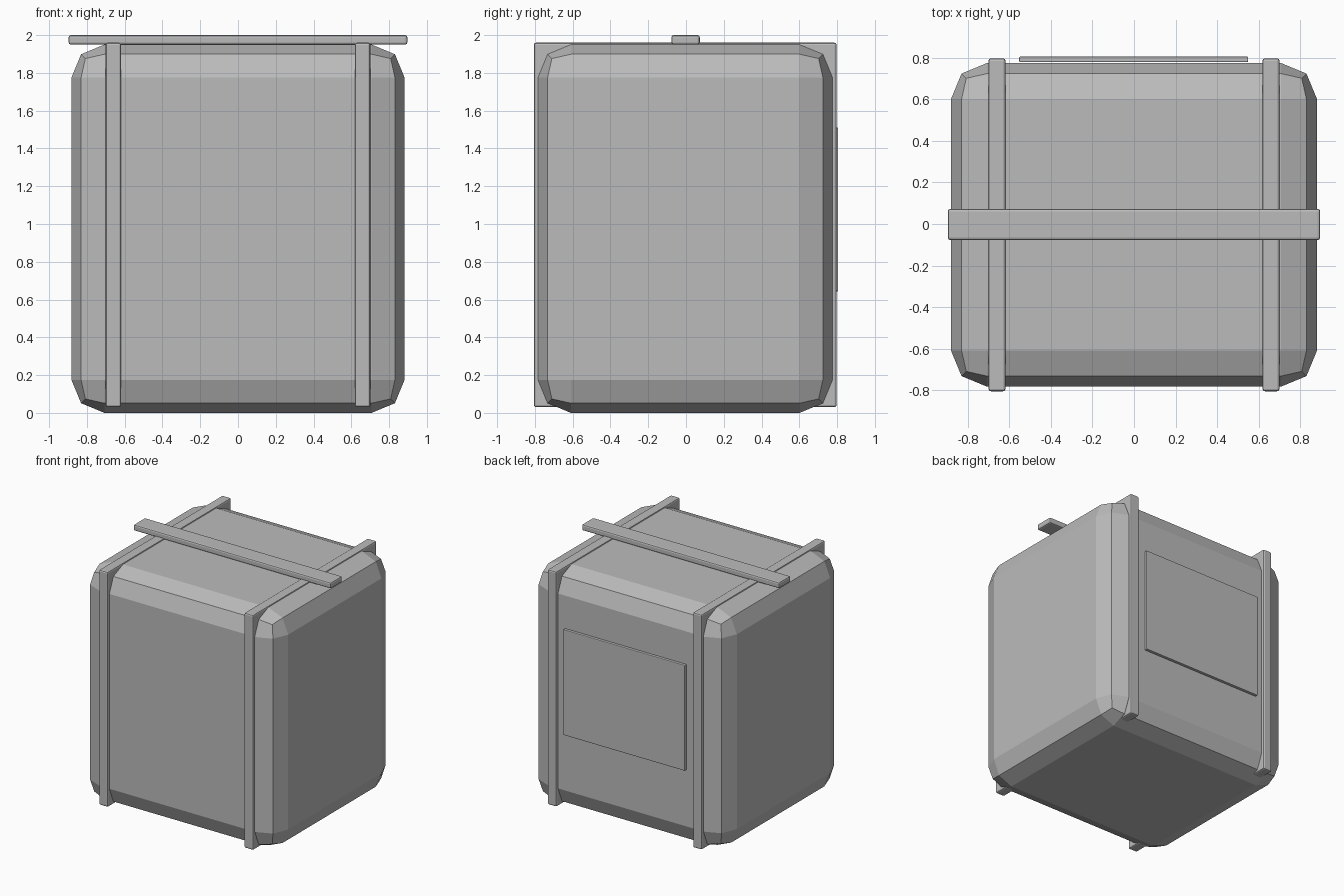
import bpy
import bmesh
from mathutils import Matrix, Vector

cube = bpy.data.objects.get("Cube")
if cube:
    bpy.data.objects.remove(cube, do_unlink=True)

# Single plain grey
grey = bpy.data.materials.new("plain grey")
grey.use_nodes = True
colour = (0.5, 0.5, 0.5, 1)
grey.diffuse_color = colour
grey.node_tree.nodes["Principled BSDF"].inputs["Base Color"].default_value = colour


def bevelled_box(name, low, high, width, segments=2):
    """Box between two corners with rounded, flat-faced edges."""
    low, high = Vector(low), Vector(high)
    bm = bmesh.new()
    bmesh.ops.create_cube(bm, size=1)
    bm.transform(Matrix.Translation((low + high) / 2) @ Matrix.Diagonal((*(high - low), 1)))
    bmesh.ops.bevel(bm, geom=bm.edges[:], offset=width, segments=segments,
                    profile=0.5, affect='EDGES')
    mesh = bpy.data.meshes.new(name)
    bm.to_mesh(mesh)
    bm.free()
    mesh.materials.append(grey)
    obj = bpy.data.objects.new(name, mesh)
    bpy.context.collection.objects.link(obj)
    return obj


# Main pack body with wide faceted edges
bevelled_box("body", (-0.882, -0.784, 0), (0.882, 0.776, 1.95), 0.175)

# Bands wrapping front, top and back on each side
for side, x in (("left", 0.66), ("right", -0.66)):
    bevelled_box(side + "_band", (x - 0.041, -0.806, 0.03), (x + 0.041, 0.798, 1.96), 0.012)

# Cross bar over the top
bevelled_box("top_bar", (-0.897, -0.077, 1.95), (0.897, 0.073, 2.0), 0.012)

# Thin panel on the back
bevelled_box("back_panel", (-0.553, 0.78, 0.643), (0.55, 0.806, 1.51), 0.005)
